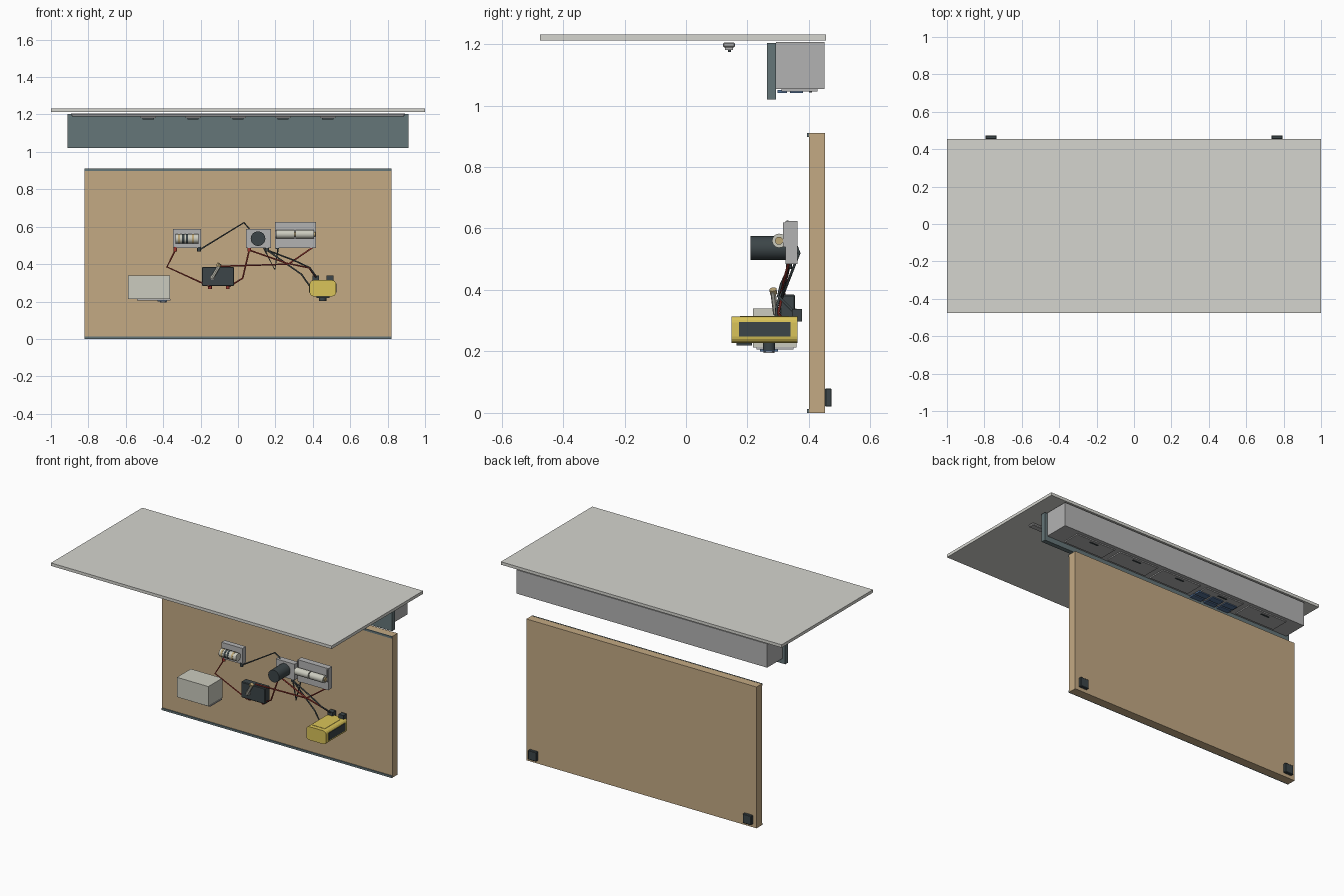
import bpy
from math import pi
from mathutils import Vector

if "Cube" in bpy.data.objects:
    bpy.data.objects.remove(bpy.data.objects["Cube"])


def mat(name, r, g, b):
    m = bpy.data.materials.new(name)
    m.diffuse_color = (r, g, b, 1)
    m.use_nodes = True
    m.node_tree.nodes["Principled BSDF"].inputs["Base Color"].default_value = m.diffuse_color
    return m


TOP = mat("pale_laminate", .66, .66, .62)
WOOD = mat("wood", .55, .40, .23)
TEAL = mat("slate", .13, .18, .19)
DARK = mat("charcoal", .045, .06, .065)
GREY = mat("metal_grey", .45, .45, .45)
CREAM = mat("cream", .6, .6, .52)
YELLOW = mat("yellow", .7, .55, .1)
BLUE = mat("blue", .09, .17, .32)
RED = mat("red", .35, .04, .03)
BRASS = mat("brass", .5, .38, .18)


def box(name, x, y, z, m, bevel=0, seg=2):
    """Box from (min, max) ranges."""
    bpy.ops.mesh.primitive_cube_add(size=1, location=[sum(r) / 2 for r in (x, y, z)])
    o = bpy.context.object
    o.name = name
    o.scale = [r[1] - r[0] for r in (x, y, z)]
    bpy.ops.object.transform_apply(location=False, rotation=False, scale=True)
    o.data.materials.append(m)
    if bevel:
        b = o.modifiers.new("bevel", 'BEVEL')
        b.width, b.segments = bevel, seg
    return o


def rod(name, a, b, r, m, sides=24):
    """Cylinder between two points."""
    a, b = Vector(a), Vector(b)
    d = b - a
    bpy.ops.mesh.primitive_cylinder_add(vertices=sides, radius=r, depth=d.length, location=(a + b) / 2)
    o = bpy.context.object
    o.name = name
    o.rotation_euler = d.to_track_quat('Z', 'Y').to_euler()
    o.data.materials.append(m)
    bpy.ops.object.shade_smooth_by_angle()
    return o


def wire(name, pts, m):
    """Thin round wire through points."""
    c = bpy.data.curves.new(name, 'CURVE')
    c.dimensions = '3D'
    c.bevel_depth, c.bevel_resolution = .0045, 1
    s = c.splines.new('POLY')
    s.points.add(len(pts) - 1)
    for p, q in zip(s.points, pts):
        p.co = (*q, 1)
    o = bpy.data.objects.new(name, c)
    bpy.context.collection.objects.link(o)
    c.materials.append(m)


# Overhead panel, fascia and service box
box("top_panel", (-1, 1), (-.475, .455), (1.212, 1.231), TOP)
box("fascia", (-.912, .912), (.264, .293), (1.02, 1.203), TEAL)
box("service_box", (-.893, .893), (.293, .45), (1.053, 1.206), GREY)

# Hatches beneath the box; the second-last carries blue cells
for i in range(5):
    x = -.64 + .32 * i
    box("hatch", (x - .14, x + .14), (.31, .427), (1.046, 1.054), GREY)
    box("hatch_pull", (x - .03, x + .03), (.40, .41), (1.043, 1.047), DARK)
for i in range(3):
    x = -.41 + .1 * i
    for y in ((.297, .329), (.339, .381)):
        box("blue_cell", (x - .04, x + .04), y, (1.04, 1.05), BLUE)

# Light rail with five lamps
box("light_rail", (-.89, .89), (.12, .16), (1.189, 1.205), GREY, .004, 1)
for i in range(-2, 3):
    x = .24 * i
    box("lamp_body", (x - .042, x + .042), (.127, .153), (1.181, 1.19), GREY)
    box("lamp_lens", (x - .03, x + .03), (.136, .146), (1.174, 1.182), DARK)

# Back board, edge trims, rear feet
box("back_board", (-.82, .82), (.4, .453), (0, .91), WOOD)
for z in ((0, .013), (.898, .911)):
    box("edge_trim", (-.82, .82), (.394, .401), z, TEAL)
for s in (-1, 1):
    x = s * .765
    box("rear_foot", (x - .03, x + .03), (.453, .474), (.02, .08), DARK, .003, 1)

# Resistor module
box("resistor_plate", (-.348, -.198), (.328, .362), (.485, .588), GREY)
rod("resistor_body", (-.334, .305, .536), (-.212, .305, .536), .025, CREAM)
for x, m in ((-.315, BRASS), (-.293, DARK), (-.272, DARK), (-.24, BRASS)):
    rod("resistor_band", (x - .006, .305, .536), (x + .006, .305, .536), .0262, m)

# Cylinder module
box("drum_plate", (.043, .176), (.323, .362), (.485, .588), GREY)
rod("drum", (.107, .21, .536), (.107, .325, .536), .039, DARK, 32)

# Battery module
box("battery_plate", (.198, .417), (.323, .362), (.485, .624), GREY)
for a, b in ((.203, .302), (.308, .407)):
    rod("battery_cell", (a, .303, .56), (b, .303, .56), .023, CREAM)
    rod("battery_tip", (b, .303, .56), (b + .007, .303, .56), .013, BRASS)
for x in (.2, .411):
    box("battery_clip", (x, x + .004), (.315, .33), (.54, .62), GREY)

# Lever switch
box("switch_body", (-.193, -.021), (.305, .355), (.283, .385), DARK, .004, 1)
rod("switch_pivot", (-.137, .292, .328), (-.137, .306, .328), .014, GREY)
rod("switch_lever", (-.141, .292, .322), (-.098, .283, .395), .009, CREAM, 12)
rod("switch_knob", (-.107, .285, .388), (-.098, .283, .402), .012, BRASS, 12)

# Pale enclosure with small under-details
box("enclosure", (-.588, -.364), (.218, .36), (.213, .34), CREAM)
box("enclosure_base_strip", (-.54, -.36), (.23, .35), (.206, .214), GREY)
box("enclosure_blue_pad", (-.43, -.38), (.24, .3), (.2, .208), BLUE)
rod("enclosure_button", (-.4, .27, .195), (-.4, .27, .21), .018, GREY)

# Yellow gear motor, rounded in front view
rounded = box("gear_motor", (.383, .524), (.148, .362), (.228, .314), YELLOW)
att = rounded.data.attributes.new("bevel_weight_edge", 'FLOAT', 'EDGE')
for e in rounded.data.edges:
    a, b = (rounded.data.vertices[i].co for i in e.vertices)
    att.data[e.index].value = float(abs(a.y - b.y) > .1)
bev = rounded.modifiers.new("bevel", 'BEVEL')
bev.limit_method, bev.width, bev.segments = 'WEIGHT', .02, 4
for x in (.3835, .5235):
    box("motor_side_panel", (x - .003, x + .003), (.173, .34), (.248, .296), DARK)
box("motor_top_seam", (.41, .497), (.175, .335), (.312, .316), YELLOW)
for x in (.415, .492):
    box("motor_tab", (x - .018, x + .018), (.345, .378), (.298, .338), DARK)
box("motor_foot", (.42, .488), (.165, .215), (.22, .23), DARK)
rod("motor_shaft", (.452, .27, .203), (.452, .27, .23), .02, DARK)

# Terminals
terms = [(-.335, .48, RED), (-.208, .48, DARK), (.06, .48, RED), (.155, .48, DARK),
         (.21, .492, DARK), (.4, .497, RED), (-.15, .279, RED), (-.055, .279, RED)]
for x, z, m in terms:
    rod("terminal", (x, .335, z - .012), (x, .335, z + .012), .01, m, 12)

# Wires
Y = .335
wire("wire_resistor_switch", [(-.335, Y, .475), (-.38, .31, .385), (-.15, .31, .28)], RED)
wire("wire_resistor_battery", [(-.2, Y, .48), (.032, .33, .622), (.12, .368, .52),
                               (.197, .31, .37), (.215, Y, .49)], DARK)
wire("wire_battery_switch", [(.4, Y, .49), (.27, .31, .4), (-.1, .32, .388)], RED)
wire("wire_switch_drum", [(-.055, Y, .275), (.025, .3, .325), (.06, Y, .475)], RED)
wire("wire_drum_motor_red", [(.06, Y, .475), (.26, .31, .405), (.38, .3, .38), (.415, .35, .33)], RED)
wire("wire_drum_motor_dark", [(.155, Y, .475), (.34, .295, .345), (.385, .29, .28)], DARK)
wire("wire_battery_motor", [(.155, Y, .475), (.3, .31, .42), (.385, .3, .38), (.42, .35, .33)], DARK)
